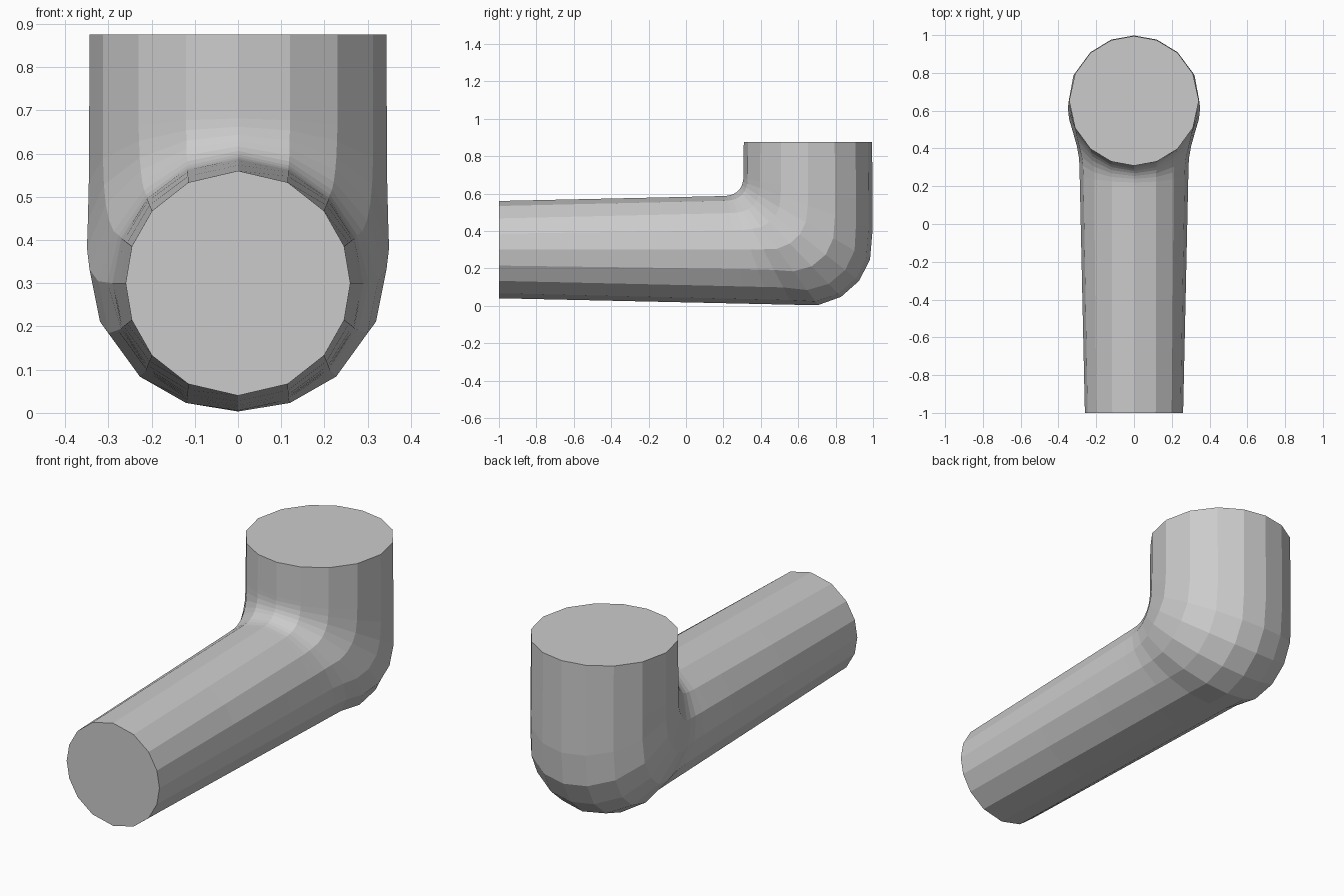
import bpy, bmesh, math
from mathutils import Vector

if "Cube" in bpy.data.objects:
    bpy.data.objects.remove(bpy.data.objects["Cube"])

SIDES = 16


def field(p):
    """Distance-like field: tapered horizontal pipe blended into a round-bottomed upright pipe."""
    yc = min(p.y, 0.6)
    r = 0.26 + 0.022 * (p.y + 1) if p.y < 0.6 else 0.295
    pipe = Vector((p.x, p.y - yc, p.z - 0.30)).length - r
    upright = Vector((p.x, p.y - 0.652, min(p.z - 0.345, 0))).length - 0.346
    if p.z > 0.4:
        upright += 0.006 * (p.z - 0.4)
    k = max(0.004, 0.11 * min(1, max(0, (p.z - 0.08) / 0.25)))
    h = max(k - abs(pipe - upright), 0) / k
    return min(pipe, upright) - h * h * k / 4


def hit(inside, outside):
    """Surface point between an inside and an outside point."""
    a, b = inside.copy(), outside.copy()
    for _ in range(40):
        m = (a + b) / 2
        if field(m) < 0:
            a = m
        else:
            b = m
    return (a + b) / 2


def section(pivot, d):
    """Ring of the elbow in the plane holding the x axis and direction d."""
    core = pivot + d * 0.32
    inner, outer = hit(core, pivot), hit(core, pivot + d * 1.4)
    mid, half = (inner + outer) / 2, (outer - inner).length / 2
    ring = []
    for i in range(SIDES):
        a = 2 * math.pi * i / SIDES
        ray = d * (-half * math.cos(a)) + Vector((0.31 * math.sin(a), 0, 0))
        ring.append(hit(mid, mid + ray * 2.5))
    return ring


# Sections: straight horizontal run, fan around the inner corner, straight upright
down, back = Vector((0, 0, -1)), Vector((0, 1, 0))
rings = [section(Vector((0, y, 0.70)), down) for y in (-1, -0.4, 0.02)]
for deg in (0, 10, 20, 28, 36, 44, 52, 60, 70, 80, 90):
    t = math.radians(deg)
    rings.append(section(Vector((0, 0.2, 0.70)), down * math.cos(t) + back * math.sin(t)))
rings.append(section(Vector((0, 0.2, 0.875)), back))

# Skin the sections and cap both ends
bm = bmesh.new()
loops = [[bm.verts.new(p) for p in ring] for ring in rings]
for a, b in zip(loops, loops[1:]):
    for i in range(SIDES):
        j = (i + 1) % SIDES
        bm.faces.new((a[i], a[j], b[j], b[i]))
bm.faces.new(loops[0])
bm.faces.new(loops[-1])
bmesh.ops.recalc_face_normals(bm, faces=bm.faces)

mesh = bpy.data.meshes.new("elbow_pipe")
bm.to_mesh(mesh)
bm.free()
bpy.context.collection.objects.link(bpy.data.objects.new("elbow_pipe", mesh))
